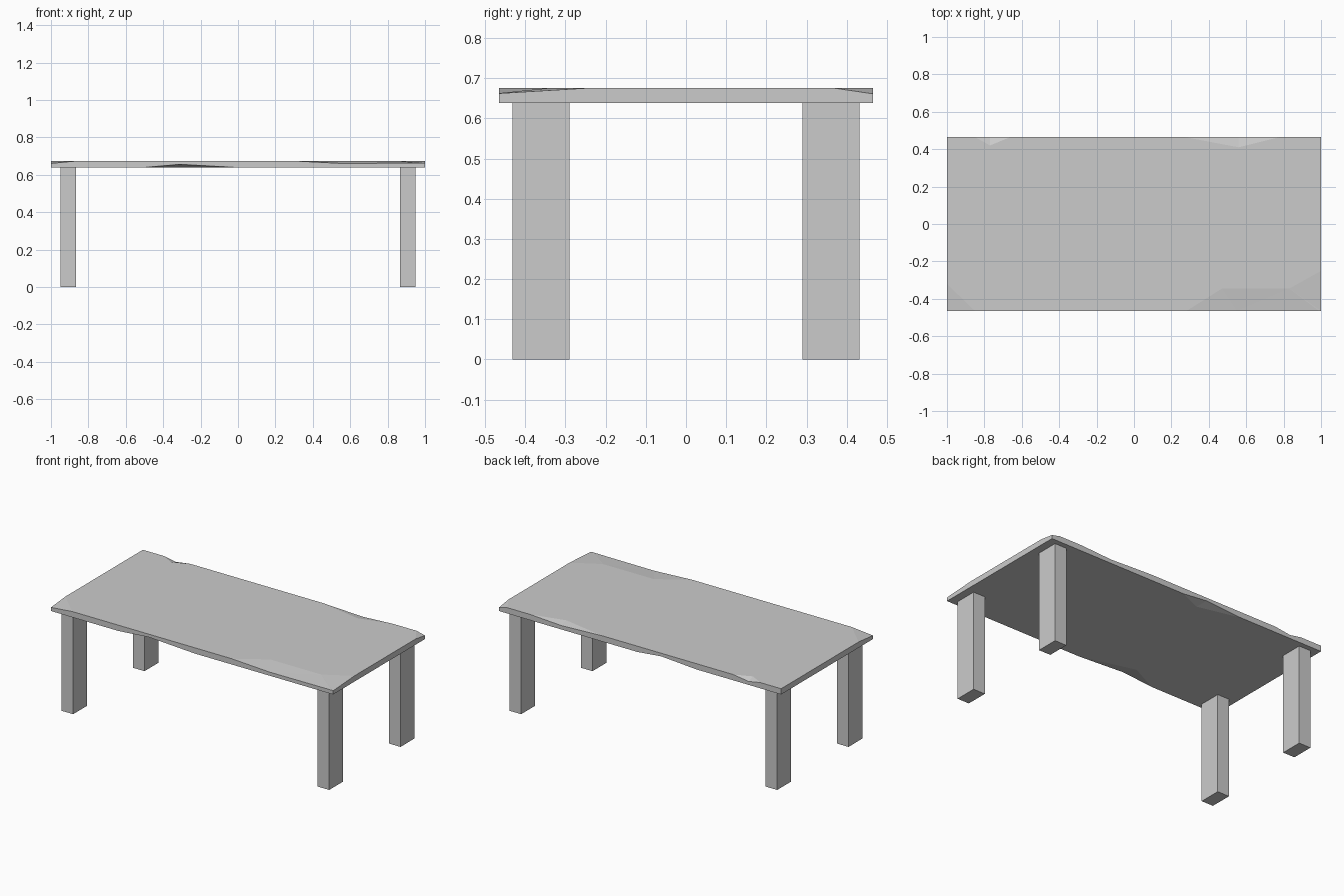
import bpy, bmesh

if "Cube" in bpy.data.objects:
    bpy.data.objects.remove(bpy.data.objects["Cube"])

HX, HY = 1.0, 0.465          # half size of the table top
Z0, Z1 = 0.638, 0.675        # underside and top of the slab


def box(name, x0, x1, y0, y1, z0, z1):
    bm = bmesh.new()
    bmesh.ops.create_cube(bm, size=1)
    for v in bm.verts:
        v.co = ((x0 + x1) / 2 + v.co.x * (x1 - x0),
                (y0 + y1) / 2 + v.co.y * (y1 - y0),
                (z0 + z1) / 2 + v.co.z * (z1 - z0))
    return to_object(name, bm)


def to_object(name, bm):
    mesh = bpy.data.meshes.new(name)
    bm.to_mesh(mesh)
    bm.free()
    ob = bpy.data.objects.new(name, mesh)
    bpy.context.collection.objects.link(ob)
    return ob


def chip_cutter(name, points, up):
    """Convex wedge over the chip points, pushed past the slab edges."""
    bm = bmesh.new()
    for x, y, z in points:
        ox = 0.03 * (1 if x > 0 else -1) if abs(x) >= HX else 0
        oy = 0.03 * (1 if y > 0 else -1) if abs(y) >= HY else 0
        for px, py in {(x, y), (x + ox, y + oy), (x + ox, y), (x, y + oy)}:
            bm.verts.new((px, py, z))
            bm.verts.new((px, py, z + 0.05 * up))
    res = bmesh.ops.convex_hull(bm, input=bm.verts)
    junk = {g for g in res["geom_interior"] + res["geom_unused"]
            if isinstance(g, bmesh.types.BMVert)}
    bmesh.ops.delete(bm, geom=list(junk), context='VERTS')
    bmesh.ops.recalc_face_normals(bm, faces=bm.faces)
    return to_object(name, bm)


# Worn slab top
top = box("table_top", -HX, HX, -HY, HY, Z0, Z1)

chips = {
    "front_left_chip": (1, [(-1, -.32, Z1), (-.85, -HY, Z1), (-1, -HY, .661)]),
    "front_right_chip": (1, [(.28, -HY, Z1), (.47, -.345, Z1), (.83, -.345, Z1),
                             (.55, -HY, .661), (1, -HY, .663)]),
    "right_corner_chip": (1, [(.83, -.345, Z1), (1, -.25, Z1), (1, -HY, .662)]),
    "back_right_chip": (1, [(.27, HY, Z1), (.56, .41, Z1), (.78, HY, Z1),
                            (.56, HY, .663)]),
    "back_corner_chip": (1, [(.94, HY, Z1), (1, .37, Z1), (1, HY, .661)]),
    "back_left_chip": (1, [(-.85, HY, Z1), (-.77, .42, Z1), (-.66, HY, Z1),
                           (-.77, HY, .66)]),
    "front_under_chip": (-1, [(-.52, -HY, Z0), (-.33, -.37, Z0), (.02, -HY, Z0),
                              (-.31, -HY, .656)]),
    "back_under_chip": (-1, [(.02, HY, Z0), (-.13, .40, Z0), (-.4, HY, Z0),
                             (-.15, HY, .655)]),
}
cutters = []
for name, (up, pts) in chips.items():
    cutter = chip_cutter(name, pts, up)
    cutter.hide_render = True
    mod = top.modifiers.new(name, 'BOOLEAN')
    mod.operation = 'DIFFERENCE'
    mod.solver = 'EXACT'
    mod.object = cutter
    cutters.append(cutter)

# Bake the chips and discard the cutters
bpy.context.view_layer.update()
deps = bpy.context.evaluated_depsgraph_get()
baked = bpy.data.meshes.new_from_object(top.evaluated_get(deps))
top.modifiers.clear()
top.data = baked
for c in cutters:
    bpy.data.objects.remove(c)

# Four block legs
for side, sx in (("left", -1), ("right", 1)):
    for end, sy in (("front", -1), ("back", 1)):
        xs = sorted((sx * .866, sx * .949))
        ys = sorted((sy * .29, sy * .432))
        box(f"{end}_{side}_leg", *xs, *ys, 0, Z0)
